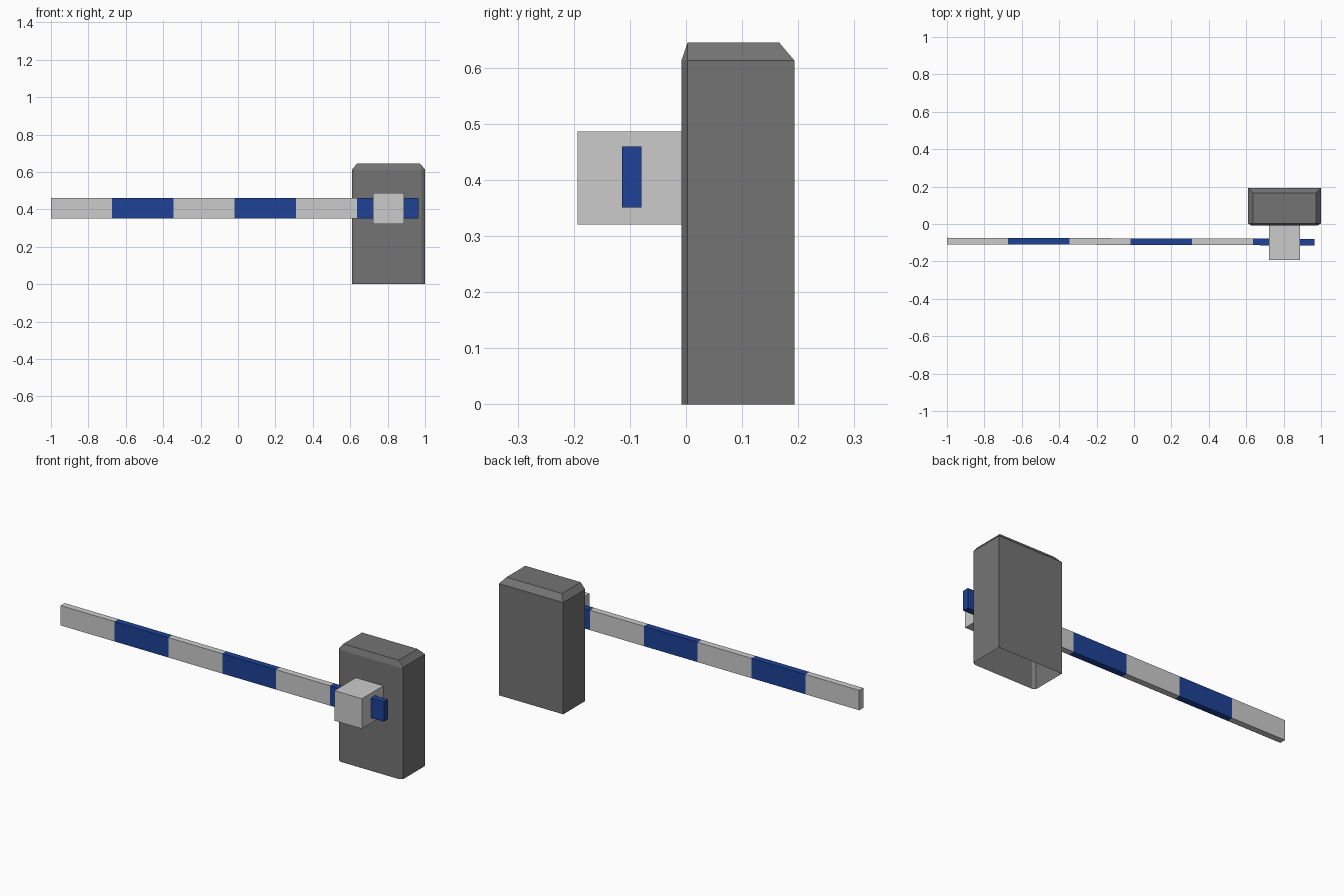
import bpy, bmesh
from mathutils import Vector

if "Cube" in bpy.data.objects:
    bpy.data.objects.remove(bpy.data.objects["Cube"])


def material(name, rgb):
    m = bpy.data.materials.new(name)
    m.diffuse_color = (*rgb, 1)
    m.use_nodes = True
    m.node_tree.nodes["Principled BSDF"].inputs["Base Color"].default_value = m.diffuse_color
    return m


dark_grey = material("dark grey", (0.175, 0.175, 0.175))
light_grey = material("light grey", (0.6, 0.6, 0.6))
blue = material("blue", (0.013, 0.055, 0.31))


def finish(bm, name, mats):
    bmesh.ops.recalc_face_normals(bm, faces=bm.faces[:])
    me = bpy.data.meshes.new(name)
    bm.to_mesh(me)
    bm.free()
    for m in mats:
        me.materials.append(m)
    ob = bpy.data.objects.new(name, me)
    bpy.context.collection.objects.link(ob)
    return ob


def loft(bm, rings):
    """Bridge matching point rings with quads; returns the vertex rings."""
    vs = [[bm.verts.new(p) for p in r] for r in rings]
    n = len(rings[0])
    for a, b in zip(vs, vs[1:]):
        for i in range(n):
            j = (i + 1) % n
            bm.faces.new((a[i], a[j], b[j], b[i]))
    return vs


# cabinet: chamfered front corners, bevelled cap, open underside
X0, X1, Y0, Y1 = 0.61, 1.0, -0.008, 0.193
cx, cy = 0.018, 0.011
plan = [(X0 + cx, Y0), (X1 - cx, Y0), (X1, Y0 + cy),
        (X1, Y1), (X0, Y1), (X0, Y0 + cy)]
bm = bmesh.new()
low, high = loft(bm, [[(x, y, z) for x, y in plan] for z in (0, 0.613)])
a, b, c, d = [bm.verts.new((x, y, 0.645)) for x, y in
              ((X0 + 0.027, 0.003), (X1 - 0.027, 0.003),
               (X1 - 0.027, 0.166), (X0 + 0.027, 0.166))]
h = high
for f in ((a, b, c, d), (h[0], h[1], b, a), (h[1], h[2], b),
          (h[2], h[3], c, b), (h[3], h[4], d, c), (h[4], h[5], a, d),
          (h[5], h[0], a)):
    bm.faces.new(f)
finish(bm, "cabinet", [dark_grey])

# pivot block holding the arm
bm = bmesh.new()
bmesh.ops.create_cube(bm, size=1)
bmesh.ops.scale(bm, vec=(0.167, 0.185, 0.165), verts=bm.verts[:])
bmesh.ops.translate(bm, vec=Vector((0.804, -0.1005, 0.4035)), verts=bm.verts[:])
finish(bm, "pivot_block", [light_grey])

# barrier arm: six equal sections in alternating colours, very slightly skewed
bm = bmesh.new()
rings = []
for i in range(7):
    t = i / 6
    x, y = -1 + 1.965 * t, -0.091 - 0.006 * t
    rings.append([(x, y + sy * 0.0175, 0.4055 + sz * 0.0545)
                  for sy, sz in ((-1, -1), (1, -1), (1, 1), (-1, 1))])
vs = loft(bm, rings)
bm.faces.new(vs[0])
bm.faces.new(vs[-1])
for f in bm.faces:
    section = min(5, int((f.calc_center_median().x + 1) / 1.965 * 6))
    f.material_index = section % 2
finish(bm, "barrier_arm", [light_grey, blue])
